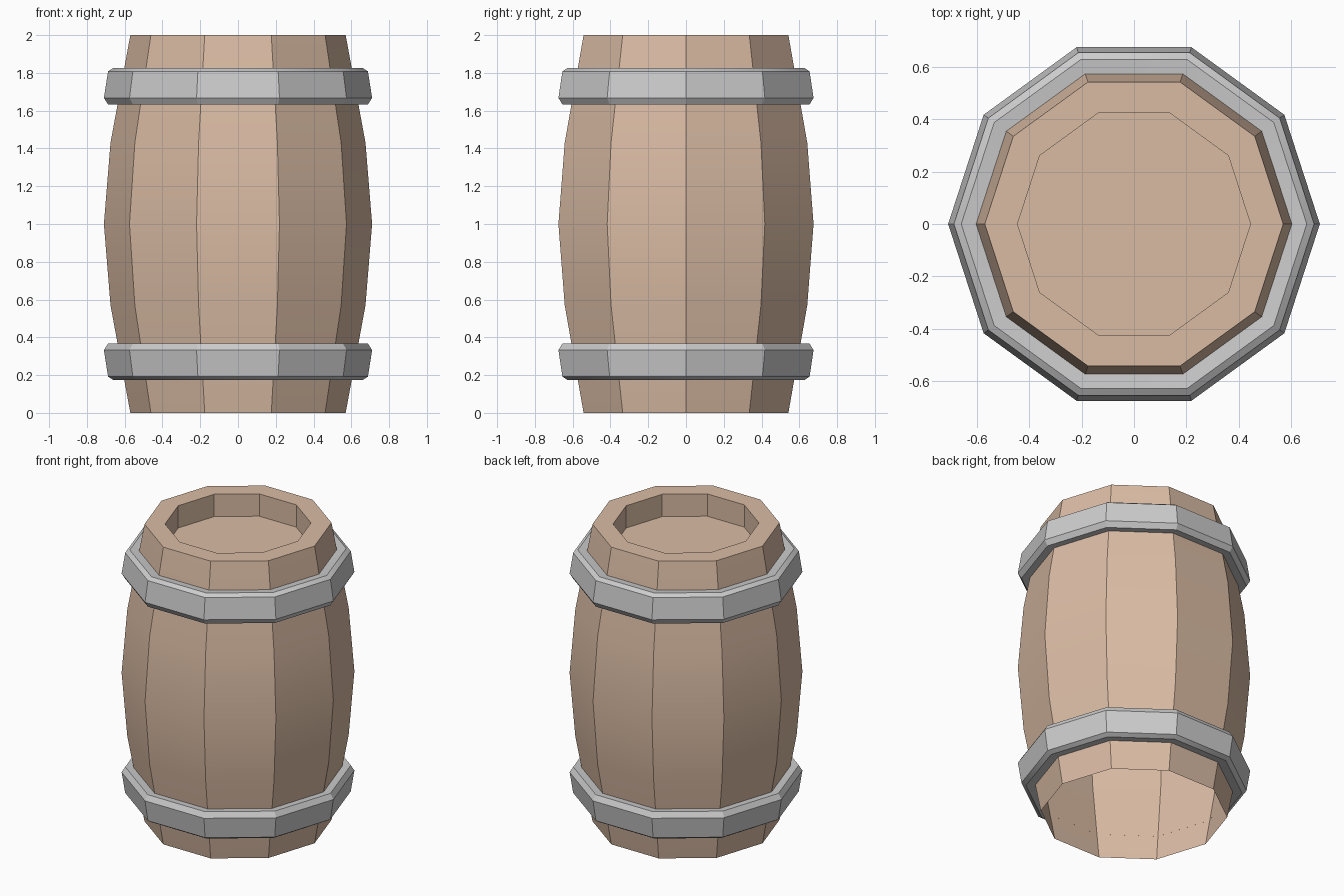
import bpy
import math

if "Cube" in bpy.data.objects:
    bpy.data.objects.remove(bpy.data.objects["Cube"])

SIDES = 10


def lathe(name, profile, cap_top=False):
    """Spin a bottom-to-top (radius, z) profile into a ten-sided surface."""
    verts = [(r * math.cos(2 * math.pi * i / SIDES), r * math.sin(2 * math.pi * i / SIDES), z)
             for r, z in profile for i in range(SIDES)]
    faces = []
    for k in range(len(profile) - 1):
        a, b = k * SIDES, (k + 1) * SIDES
        for i in range(SIDES):
            j = (i + 1) % SIDES
            faces.append((a + i, a + j, b + j, b + i))
    if cap_top:
        start = (len(profile) - 1) * SIDES
        faces.append(tuple(range(start, start + SIDES)))
    mesh = bpy.data.meshes.new(name)
    mesh.from_pydata(verts, [], faces)
    obj = bpy.data.objects.new(name, mesh)
    bpy.context.collection.objects.link(obj)
    bpy.ops.object.select_all(action='DESELECT')
    obj.select_set(True)
    bpy.context.view_layer.objects.active = obj
    bpy.ops.object.shade_smooth_by_angle(angle=math.radians(25))
    return obj


# Wooden body: open underneath, bulging staves, flat rim and recessed lid
wood = bpy.data.materials.new("wood")
wood.diffuse_color = (0.70, 0.50, 0.37, 1)
wood.use_nodes = True
wood.node_tree.nodes["Principled BSDF"].inputs["Base Color"].default_value = wood.diffuse_color
body = lathe("barrel_body", [
    (0.57, 0.0), (0.675, 0.57), (0.71, 1.0), (0.675, 1.43), (0.57, 2.0),
    (0.445, 2.0), (0.445, 1.85)], cap_top=True)
body.data.materials.append(wood)

# Metal hoops: the lower one is the upper one mirrored about mid height
hoop = [(0.637, 1.637), (0.688, 1.633), (0.71, 1.668),
        (0.688, 1.808), (0.66, 1.826), (0.603, 1.82)]
lathe("upper_hoop", hoop)
lathe("lower_hoop", [(r, 2 - z) for r, z in reversed(hoop)])
